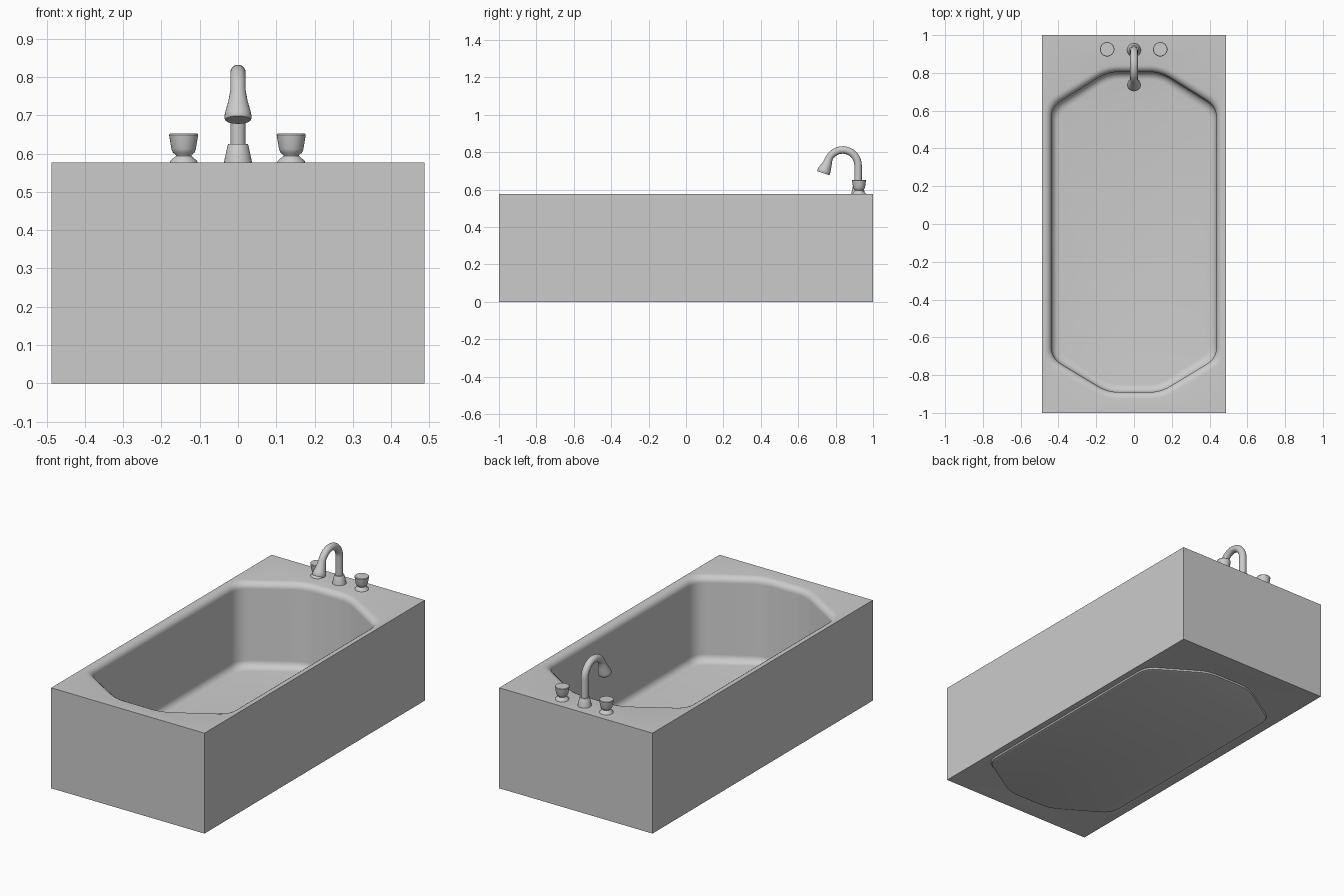
import bpy, bmesh, math
from mathutils import Vector

if "Cube" in bpy.data.objects:
    bpy.data.objects.remove(bpy.data.objects["Cube"])


def finish(name, bm, angle=40):
    bmesh.ops.recalc_face_normals(bm, faces=bm.faces)
    me = bpy.data.meshes.new(name)
    bm.to_mesh(me)
    bm.free()
    ob = bpy.data.objects.new(name, me)
    bpy.context.collection.objects.link(ob)
    bpy.ops.object.select_all(action='DESELECT')
    ob.select_set(True)
    bpy.context.view_layer.objects.active = ob
    bpy.ops.object.shade_smooth_by_angle(angle=math.radians(angle))
    return ob


def loft(bm, rings):
    # joins closed rings of equal length, returns the vertex rings
    vs = [[bm.verts.new(p) for p in r] for r in rings]
    for a, b in zip(vs, vs[1:]):
        n = len(a)
        for i in range(n):
            bm.faces.new((a[i], a[(i + 1) % n], b[(i + 1) % n], b[i]))
    return vs


def rounded(corners, d=0.06, seg=5):
    # polygon with its corners rounded by quadratic curves
    out, n = [], len(corners)
    for i in range(n):
        c = Vector(corners[i])
        a = c + (Vector(corners[i - 1]) - c).normalized() * d
        b = c + (Vector(corners[(i + 1) % n]) - c).normalized() * d
        for k in range(seg + 1):
            t = k / seg
            out.append(a * (1 - t) ** 2 + c * 2 * t * (1 - t) + b * t * t)
    return out


# tub: solid box whose top falls into an eight-sided basin
W, H, MID = 0.487, 0.577, -0.045
half = [(0.14, -0.89), (0.437, -0.71), (0.437, 0.62), (0.14, 0.805)]
outline = rounded(half + [(-x, y) for x, y in reversed(half)])


def basin_ring(inset, z):
    sx, sy = 1 - inset / 0.437, 1 - inset / 0.848
    return [(p.x * sx, MID + (p.y - MID) * sy, z) for p in outline]


def fill_between(bm, a, b):
    edges = [bm.edges.get((r[i - 1], r[i])) for r in (a, b) for i in range(len(r))]
    bmesh.ops.triangle_fill(bm, edges=edges, use_beauty=True, normal=(0, 0, 1))


FLOOR, R, LIP = 0.092, 0.04, 0.035
steps = [i / 5 * math.pi / 2 for i in range(6)]
rings = [basin_ring(-LIP * (1 - math.sin(a)), H - LIP * (1 - math.cos(a))) for a in steps]
rings += [basin_ring(R * (1 - math.cos(a)), FLOOR + R * (1 - math.sin(a))) for a in steps]
bm = bmesh.new()
basin = loft(bm, rings)
bm.faces.new(basin[-1])
box = loft(bm, [[(sx * W, sy, z) for sx, sy in ((-1, -1), (1, -1), (1, 1), (-1, 1))]
                for z in (0, H)])
fill_between(bm, basin[0], box[1])
# underside with a slightly raised eight-sided pad
pad = loft(bm, [basin_ring(0, 0.012), basin_ring(0.004, 0.004), basin_ring(0.015, 0)])
bm.faces.new(pad[-1])
fill_between(bm, pad[0], box[0])
finish("tub", bm)


def lathe(name, x, y, profile, n=32):
    bm = bmesh.new()
    vs = loft(bm, [[(x + r * math.cos(2 * math.pi * i / n), y + r * math.sin(2 * math.pi * i / n), z)
                    for i in range(n)] for r, z in profile])
    bm.faces.new(vs[-1])
    bm.faces.new(vs[0])
    return finish(name, bm)


# tap handles: flared foot and cup-shaped knob
knob = [(0.037, H - 0.002), (0.035, 0.581), (0.020, 0.594), (0.021, 0.597), (0.028, 0.602),
        (0.032, 0.612), (0.037, 0.643), (0.038, 0.649), (0.036, 0.652)]
for side, x in (("left", -0.142), ("right", 0.139)):
    lathe(side + "_handle", x, 0.925, knob)

# spout foot
lathe("spout_base", 0, 0.92, [(0.037, H - 0.002), (0.035, 0.585), (0.027, 0.622), (0.025, 0.625)])

# spout: bent pipe swept in the yz plane, ending in a flared nozzle
path = [(0.92, 0.60, 0.02), (0.92, 0.73, 0.02)]
for i in range(1, 15):
    a = math.radians(i * 11)
    path.append((0.838 + 0.082 * math.cos(a), 0.73 + 0.082 * math.sin(a), 0.02))
path += [(0.755, 0.738, 0.025), (0.741, 0.706, 0.034), (0.736, 0.694, 0.036), (0.734, 0.688, 0.033)]
rings = []
for i, (y, z, r) in enumerate(path):
    a, b = path[max(i - 1, 0)], path[min(i + 1, len(path) - 1)]
    t = Vector((0, b[0] - a[0], b[1] - a[1])).normalized()
    side, up = Vector((1, 0, 0)), t.cross(Vector((1, 0, 0)))
    rings.append([Vector((0, y, z)) + r * (math.cos(k * math.pi / 12) * side + math.sin(k * math.pi / 12) * up)
                  for k in range(24)])
bm = bmesh.new()
vs = loft(bm, rings)
bm.faces.new(vs[0])
bm.faces.new(vs[-1])
finish("spout", bm)
